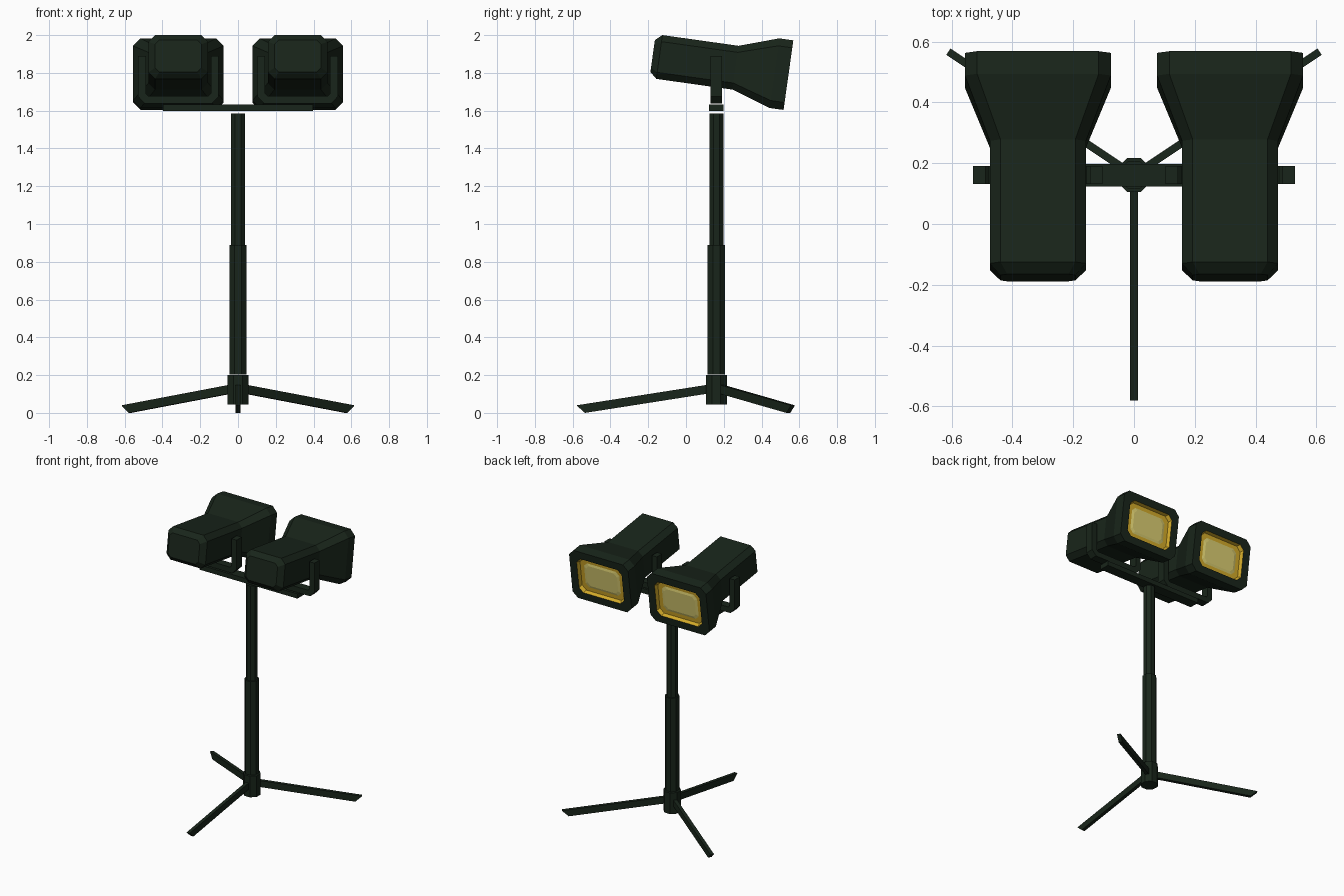
import bpy, bmesh, math
from mathutils import Matrix, Vector

if "Cube" in bpy.data.objects:
    bpy.data.objects.remove(bpy.data.objects["Cube"])

def material(name, rgb):
    m = bpy.data.materials.new(name)
    m.diffuse_color = (*rgb, 1)
    m.use_nodes = True
    m.node_tree.nodes["Principled BSDF"].inputs["Base Color"].default_value = m.diffuse_color
    return m

GREEN = material("dark green metal", (0.0095, 0.0185, 0.0105))
YELLOW = material("amber reflector", (0.64, 0.40, 0.022))
PALE = material("pale lens", (0.70, 0.61, 0.165))
PY = 0.161  # y of the mast axis

def finish(name, bm, mats=(GREEN,)):
    bmesh.ops.recalc_face_normals(bm, faces=bm.faces)
    me = bpy.data.meshes.new(name)
    bm.to_mesh(me)
    bm.free()
    for m in mats:
        me.materials.append(m)
    ob = bpy.data.objects.new(name, me)
    bpy.context.collection.objects.link(ob)
    return ob

def prism(name, r, z0, z1):
    bm = bmesh.new()
    bmesh.ops.create_cone(bm, cap_ends=True, segments=8, radius1=r, radius2=r, depth=z1 - z0,
                          matrix=Matrix.Translation((0, PY, (z0 + z1) / 2)) @ Matrix.Rotation(math.pi / 8, 4, 'Z'))
    return finish(name, bm)

def extrude(name, pts, move):
    """Close a planar outline and extrude it along a vector."""
    bm = bmesh.new()
    f = bm.faces.new([bm.verts.new(p) for p in pts])
    ext = bmesh.ops.extrude_face_region(bm, geom=[f], use_keep_orig=True)
    bmesh.ops.translate(bm, vec=move, verts=[v for v in ext["geom"] if isinstance(v, bmesh.types.BMVert)])
    return finish(name, bm)

# mast and hub
prism("hub", 0.060, 0.045, 0.20)
prism("lower_mast", 0.050, 0.204, 0.89)
prism("upper_mast", 0.040, 0.88, 1.586)

# tripod legs
for i, (ang, reach) in enumerate(((-90, 0.741), (33.6, 0.733), (146.4, 0.733))):
    d = Vector((math.cos(math.radians(ang)), math.sin(math.radians(ang)), 0))
    side = Vector((-d.y, d.x, 0)) * 0.0125
    prof = [(0.02, 0.153), (reach, 0.04), (reach - 0.045, 0.0), (0.02, 0.106)]
    extrude(f"tripod_leg_{i + 1}", [Vector((0, PY, z)) + d * r - side for r, z in prof], side * 2)

# crossbar
extrude("crossbar", [(-0.397, y, z) for y, z in
        ((0.123, 1.598), (0.198, 1.598), (0.198, 1.633), (0.123, 1.633))], (0.794, 0, 0))

def octagon(hw, hh, c):
    q = [(hw, hh - c), (hw - c, hh), (c - hw, hh), (-hw, hh - c)]
    return q + [(-a, -b) for a, b in q]

# lamp sections from back to lens: distance, half width, half height, corner, material
SECTIONS = [(-0.346, 0.123, 0.085, 0.022, 0), (-0.31, 0.158, 0.117, 0.035, 0),
            (0.097, 0.158, 0.117, 0.035, 0), (0.305, 0.24, 0.186, 0.04, 0),
            (0.38, 0.24, 0.186, 0.04, 0), (0.38, 0.183, 0.132, 0.032, 0),
            (0.355, 0.174, 0.123, 0.032, 1), (0.355, 0.143, 0.094, 0.026, 1),
            (0.359, 0.125, 0.078, 0.024, 2)]

for sx, side in ((-1, "left"), (1, "right")):
    cx = sx * 0.316
    # lamp housing with recessed reflector and lens
    bm = bmesh.new()
    rings = [[bm.verts.new((a, u, b)) for a, b in octagon(w, h, c)] for u, w, h, c, m in SECTIONS]
    for k in range(1, len(rings)):
        for j in range(8):
            n = (j + 1) % 8
            f = bm.faces.new((rings[k - 1][j], rings[k - 1][n], rings[k][n], rings[k][j]))
            f.material_index = SECTIONS[k][4]
    bm.faces.new(rings[0])
    bm.faces.new(rings[-1]).material_index = 2
    bm.transform(Matrix.Translation((cx, 0.166, 1.841)) @ Matrix.Rotation(math.radians(-8), 4, 'X'))
    finish(f"{side}_lamp", bm, (GREEN, YELLOW, PALE))

    # U-shaped bracket
    outer = [(-0.213, 1.89), (-0.213, 1.675), (-0.178, 1.638)]
    inner = [(-0.172, 1.89), (-0.172, 1.69), (-0.160, 1.678)]
    outline = outer + [(-x, z) for x, z in reversed(outer)] + \
              [(-x, z) for x, z in inner] + list(reversed(inner))
    extrude(f"{side}_bracket", [(cx + x, 0.131, z) for x, z in outline], (0, 0.06, 0))
